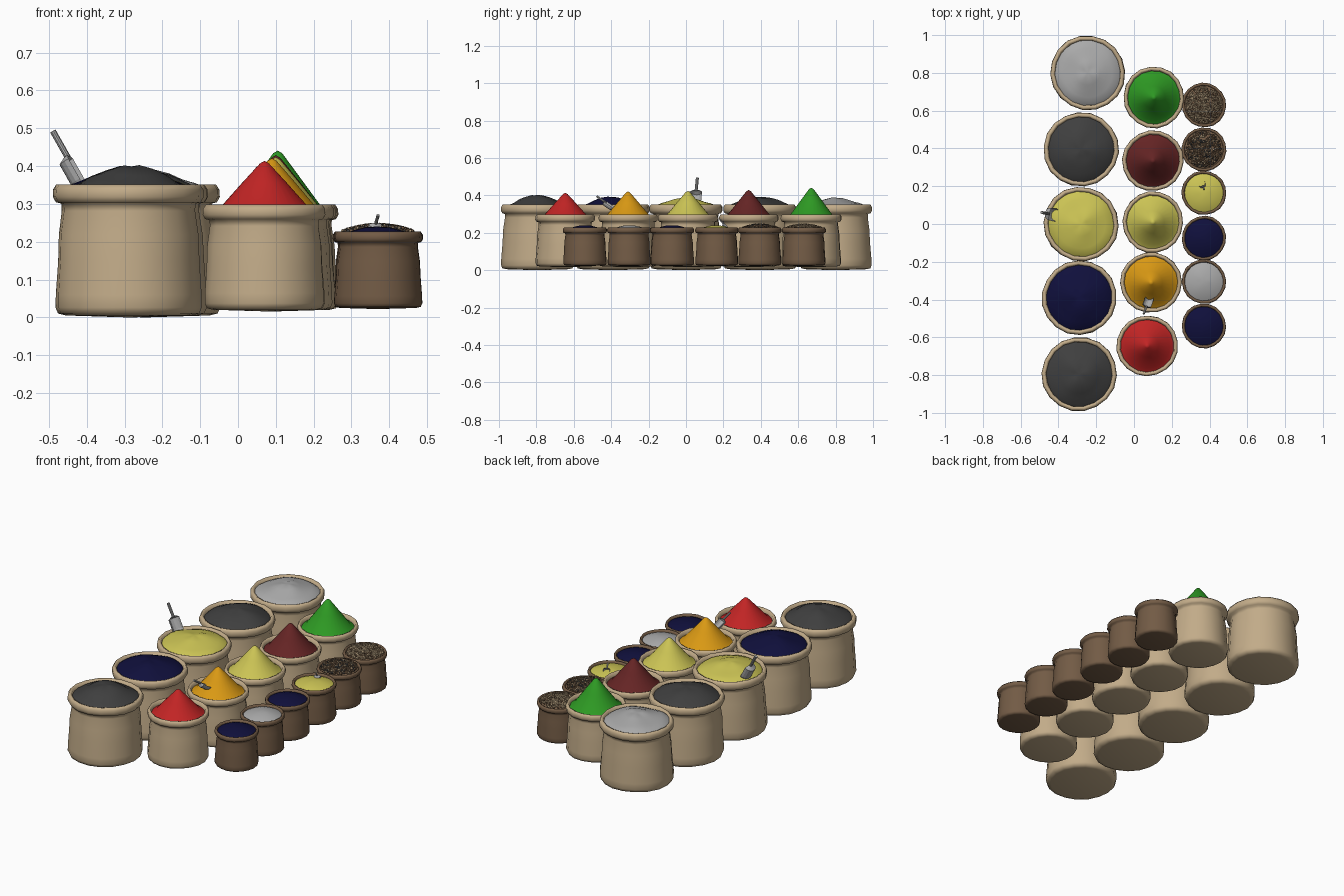
import bpy, bmesh, math, random
from mathutils import Vector, Matrix, Euler

if "Cube" in bpy.data.objects:
    bpy.data.objects.remove(bpy.data.objects["Cube"])

random.seed(4)

COLOURS = {
    "tan_cloth": (0.54, 0.41, 0.25), "brown_cloth": (0.17, 0.105, 0.06),
    "charcoal": (0.05, 0.05, 0.05), "light_grey": (0.40, 0.40, 0.40),
    "yellow": (0.60, 0.55, 0.09), "navy": (0.005, 0.005, 0.045),
    "green": (0.027, 0.32, 0.017), "maroon": (0.13, 0.018, 0.018),
    "orange": (0.70, 0.32, 0.007), "red": (0.54, 0.018, 0.018),
}
MATS = {}
for cname, c in COLOURS.items():
    MATS[cname] = bpy.data.materials.new(cname)
    MATS[cname].diffuse_color = (*c, 1)


def finish(bm, name, mats, loc=(0, 0, 0), smooth=True):
    me = bpy.data.meshes.new(name)
    for f in bm.faces:
        f.smooth = smooth
    bm.to_mesh(me)
    bm.free()
    for m in mats:
        me.materials.append(MATS[m])
    ob = bpy.data.objects.new(name, me)
    ob.location = loc
    bpy.context.collection.objects.link(ob)
    return ob


def lathe(name, profile, loc, mat, segs, wobble=0.0, bump=0.0):
    """Spin (radius, height) points round z; wobble varies radius, bump varies height."""
    bm = bmesh.new()
    p1, p2, p3 = (random.uniform(0, 6.28) for _ in range(3))
    rings = []
    for r, z in profile:
        if r == 0:
            rings.append([bm.verts.new((0, 0, z))])
            continue
        ring = []
        for i in range(segs):
            a = 2 * math.pi * i / segs + p3
            k = r * (1 + wobble * (math.sin(2 * a + p1 + z * 5) + 0.6 * math.sin(5 * a + p2 + z * 9)))
            x, y = k * math.cos(a), k * math.sin(a)
            dz = bump * (math.sin(28 * x + p1) * math.cos(24 * y + p2) + 0.5 * math.sin(3 * a + p3))
            ring.append(bm.verts.new((x, y, z + dz)))
        rings.append(ring)
    for a, b in zip(rings, rings[1:]):
        for i in range(segs):
            j = (i + 1) % segs
            if len(a) == 1:
                bm.faces.new((a[0], b[j], b[i]))
            elif len(b) == 1:
                bm.faces.new((a[i], a[j], b[0]))
            else:
                bm.faces.new((a[i], a[j], b[j], b[i]))
    return finish(bm, name, [mat], loc)


# Sack outline as fractions of radius and height: base, belly, neck, rolled cuff, inner lip
SACK = [(0, 0), (0.85, 0.015), (0.95, 0.03), (0.985, 0.075), (0.98, 0.17), (0.945, 0.42),
        (0.93, 0.62), (0.885, 0.8), (0.89, 0.855), (0.96, 0.865), (1.0, 0.905), (0.995, 0.96),
        (0.95, 1.0), (0.89, 0.985), (0.86, 0.92), (0.85, 0.84)]


def sack(name, x, y, radius, z0, z1, mat):
    prof = [(r * radius, z0 + h * (z1 - z0)) for r, h in SACK]
    lathe(name, prof, (x, y, 0), mat, 18, wobble=0.012)


def scoop(name, tip, grip, size, mat="light_grey"):
    """Open half-round trough with a back plate and a round handle, from tip to grip."""
    tip, grip = Vector(tip), Vector(grip)
    length = (grip - tip).length
    bm = bmesh.new()
    n, rows = 8, []
    for z, k in ((0, 0.75), (0.15, 1), (0.5, 1), (0.56, 0.45)):
        rows.append([bm.verts.new((size * k * math.cos(math.pi * i / n),
                                   -size * k * math.sin(math.pi * i / n), z * length))
                     for i in range(n + 1)])
    for a, b in zip(rows, rows[1:]):
        for i in range(n):
            bm.faces.new((a[i], a[i + 1], b[i + 1], b[i]))
    bm.faces.new(rows[-1])
    bmesh.ops.solidify(bm, geom=bm.faces[:], thickness=size * 0.08)
    bmesh.ops.create_cone(bm, cap_ends=True, segments=10, radius1=size * 0.24, radius2=size * 0.24,
                          depth=length * 0.46,
                          matrix=Matrix.Translation((0, -size * 0.15, length * 0.77)))
    ob = finish(bm, name, [mat], tip, smooth=False)
    ob.rotation_euler = (grip - tip).to_track_quat('Z', 'Y').to_euler()


def beans(name, x, y, colours, count):
    """Loose beans scattered over a shallow mound."""
    bm = bmesh.new()
    for _ in range(count):
        r, a = 0.094 * math.sqrt(random.random()), random.uniform(0, 6.28)
        z = 0.243 - 0.02 * (r / 0.1) ** 2
        m = (Matrix.Translation((r * math.cos(a), r * math.sin(a), z))
             @ Euler([random.uniform(0, 6.28) for _ in range(3)]).to_matrix().to_4x4()
             @ Matrix.Diagonal((0.0085, 0.0055, 0.005, 1)))
        old = len(bm.faces)
        bmesh.ops.create_icosphere(bm, subdivisions=1, radius=1, matrix=m)
        bm.faces.ensure_lookup_table()
        idx = random.randrange(len(colours))
        for f in bm.faces[old:]:
            f.material_index = idx
    finish(bm, name, colours, (x, y, 0))


# Back row: large sacks with low uneven mounds
LARGE = [(-0.245, 0.80, "light_grey", 0.385), (-0.28, 0.395, "charcoal", 0.392),
         (-0.28, 0.0, "yellow", 0.385), (-0.29, -0.39, "navy", 0.39),
         (-0.29, -0.795, "charcoal", 0.398)]
for i, (x, y, mat, top) in enumerate(LARGE):
    sack(f"large_sack_{i}", x, y, 0.198, 0.0, 0.352, "tan_cloth")
    prof = [(0.174, 0.335), (0.16, 0.346), (0.13, 0.358), (0.1, top - 0.02),
            (0.065, top - 0.008), (0.03, top - 0.001), (0, top)]
    lathe(f"large_fill_{i}", prof, (x, y, 0), mat, 28, bump=0.004)

# Middle row: medium sacks with pointed cones
MEDIUM = [(0.105, 0.67, "green", 0.442), (0.10, 0.335, "maroon", 0.43),
          (0.10, 0.01, "yellow", 0.425), (0.09, -0.31, "orange", 0.422),
          (0.07, -0.645, "red", 0.415)]
for i, (x, y, mat, top) in enumerate(MEDIUM):
    sack(f"medium_sack_{i}", x, y, 0.162, 0.016, 0.298, "tan_cloth")
    prof = [(0.142, 0.275), (0.118, 0.29), (0.06, 0.29 + (top - 0.29) * 0.52),
            (0.012, top - 0.008), (0, top - 0.001)]
    lathe(f"medium_cone_{i}", prof, (x, y, 0), mat, 28)

# Front row: small brown sacks
SMALL = [(0.37, 0.63, "brown_cloth"), (0.37, 0.395, "brown_cloth"), (0.37, 0.165, "yellow"),
         (0.37, -0.075, "navy"), (0.37, -0.305, "light_grey"), (0.37, -0.54, "navy")]
for i, (x, y, mat) in enumerate(SMALL):
    sack(f"small_sack_{i}", x, y, 0.118, 0.022, 0.227, "brown_cloth")
    prof = [(0.102, 0.215), (0.085, 0.223), (0.06, 0.231), (0.03, 0.238), (0, 0.24)]
    lathe(f"small_fill_{i}", prof, (x, y, 0), mat, 24, bump=0.001)
beans("light_beans", 0.37, 0.63, ["tan_cloth", "tan_cloth", "brown_cloth"], 520)
beans("dark_beans", 0.37, 0.395, ["brown_cloth", "brown_cloth", "brown_cloth", "charcoal", "tan_cloth"], 520)

# Scoops stuck in the fills
scoop("large_scoop", (-0.40, 0.045, 0.345), (-0.485, 0.06, 0.495), 0.034)
scoop("medium_scoop", (0.085, -0.385, 0.335), (0.052, -0.475, 0.398), 0.024)
scoop("small_scoop", (0.355, 0.225, 0.222), (0.37, 0.185, 0.272), 0.018)

for m in bpy.data.materials:
    if m.users and not m.is_grease_pencil:
        m.use_nodes = True
        m.node_tree.nodes["Principled BSDF"].inputs["Base Color"].default_value = m.diffuse_color
